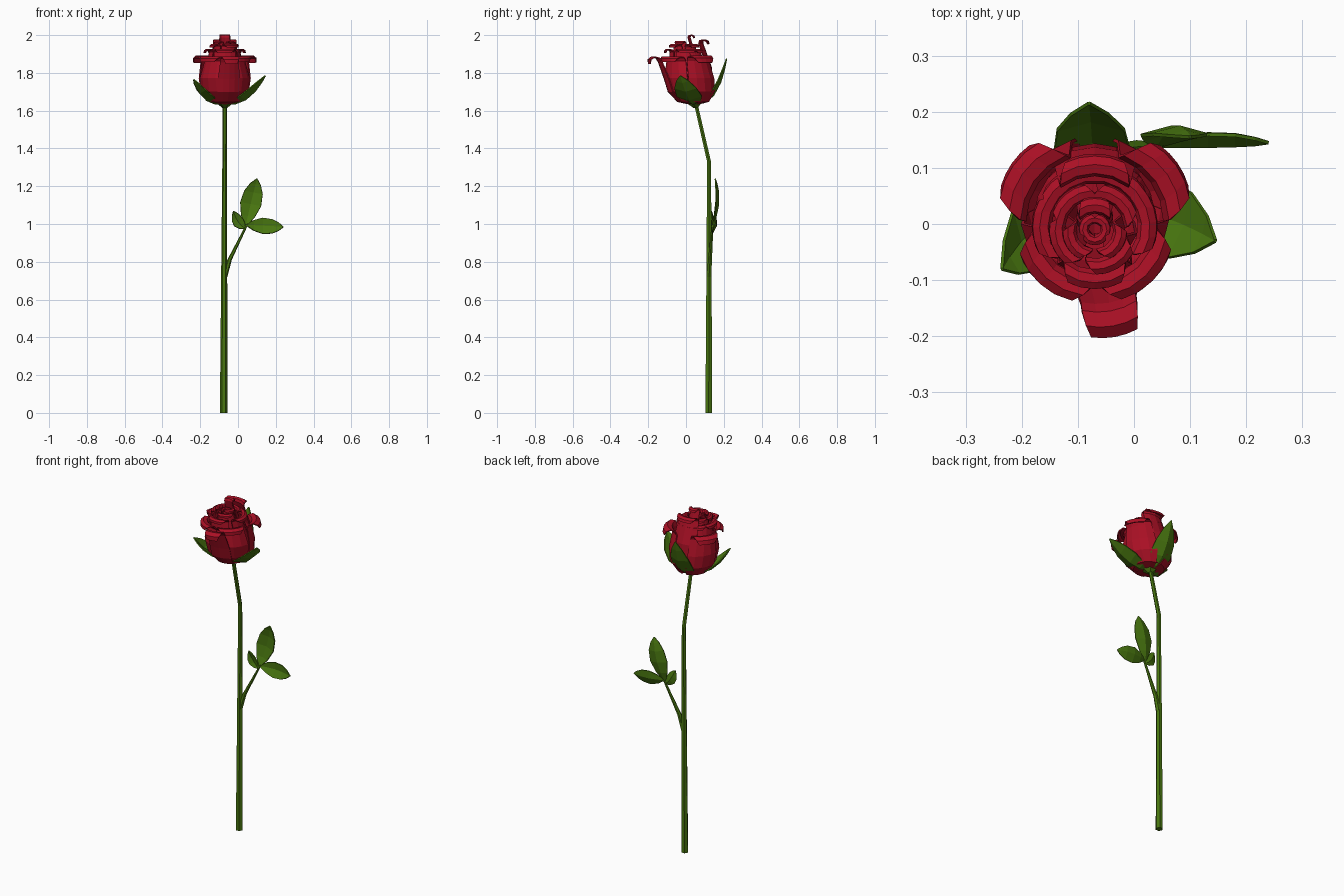
import bpy, math
from mathutils import Vector

if "Cube" in bpy.data.objects:
    bpy.data.objects.remove(bpy.data.objects["Cube"])


def material(name, color):
    m = bpy.data.materials.new(name)
    m.diffuse_color = (*color, 1)
    m.use_nodes = True
    m.node_tree.nodes["Principled BSDF"].inputs["Base Color"].default_value = m.diffuse_color
    return m


RED = material("petal red", (0.40, 0.005, 0.018))
GREEN = material("leaf green", (0.065, 0.18, 0.005))


def make(name, verts, faces, mat, thickness=0):
    me = bpy.data.meshes.new(name)
    me.from_pydata(verts, [], faces)
    me.materials.append(mat)
    ob = bpy.data.objects.new(name, me)
    bpy.context.collection.objects.link(ob)
    if thickness:
        mod = ob.modifiers.new("thickness", 'SOLIDIFY')
        mod.thickness = thickness
        mod.offset = 0
    return ob


def grid_faces(rows, cols):
    return [(r * cols + c, r * cols + c + 1, (r + 1) * cols + c + 1, (r + 1) * cols + c)
            for r in range(rows - 1) for c in range(cols - 1)]


def tube(name, rings, sides=6):
    """Tapered tube through (x, y, z, radius) rings."""
    verts, faces = [], []
    for x, y, z, rad in rings:
        for i in range(sides):
            a = math.tau * i / sides
            verts.append((x + rad * math.cos(a), y + rad * math.sin(a), z))
    for r in range(len(rings) - 1):
        for i in range(sides):
            j = (i + 1) % sides
            faces.append((r * sides + i, r * sides + j, (r + 1) * sides + j, (r + 1) * sides + i))
    faces.append(tuple(reversed(range(sides))))
    faces.append(tuple(range((len(rings) - 1) * sides, len(rings) * sides)))
    return make(name, verts, faces, GREEN)


def leaf(name, base, ctrl, tip, side, width, fold):
    """Pointed leaf along a curve, with a crease down the middle."""
    base, ctrl, tip, fold = map(Vector, (base, ctrl, tip, fold))
    side = Vector(side).normalized()
    shape = ((0, .1), (.2, .65), (.45, 1), (.7, .88), (.88, .5), (1, .03))
    verts = []
    for t, w in shape:
        p = base * (1 - t) ** 2 + ctrl * 2 * t * (1 - t) + tip * t * t
        for u in (-1, 0, 1):
            verts.append(p + side * width * w * u + fold * w * abs(u))
    return make(name, verts, grid_faces(len(shape), 3), GREEN, 0.006)


BASE_Z = 1.635


def petal(name, angle, body, neck, top, curl, width):
    """Cupped petal around the flower axis, ending in a lip rolled outward."""
    zn = top - curl
    h = zn - BASE_Z
    rows = [(body * .15, BASE_Z, .3), (body * .62, BASE_Z + .06 * h, .75),
            (body * .93, BASE_Z + .3 * h, 1), (body, BASE_Z + .6 * h, 1),
            (neck, zn, .85)]
    for deg, w in ((50, .85), (100, .8), (150, .7), (200, .5)):
        a = math.radians(deg)
        rows.append((neck + curl * (1 - math.cos(a)), zn + curl * math.sin(a), w))
    ca, sa = math.cos(math.radians(angle)), math.sin(math.radians(angle))
    verts = []
    for r, z, w in rows:
        bend = min(r, body)
        for u in (-1, -.5, 0, .5, 1):
            b = u * w * width / bend
            lx = r - bend * (1 - math.cos(b))
            ly = bend * math.sin(b)
            # the flower leans forward as it rises
            verts.append((-.07 + lx * ca - ly * sa,
                          .04 - .16 * (z - BASE_Z) + lx * sa + ly * ca, z))
    return make(name, verts, grid_faces(len(rows), 5), RED, 0.006)


# Stem and side branch
tube("stem", [(-.076, .12, 0, .02), (-.073, .122, .75, .016),
              (-.071, .122, 1.33, .012), (-.07, .05, 1.645, .011)])
tube("branch", [(-.07, .122, .72, .014), (-.045, .127, .81, .012), (.047, .14, .995, .006)])
tube("flower_base", [(-.07, .05, 1.615, .013), (-.07, .045, 1.632, .035), (-.07, .04, 1.65, .05)])

# Leaves on the branch
leaf("upper_leaf", (.04, .14, .99), (.07, .20, 1.12), (.1, .155, 1.24), (1, 0, -.2), .056, (0, -.015, 0))
leaf("right_leaf", (.045, .14, .995), (.14, .18, .99), (.24, .145, .985), (0, .25, 1), .044, (0, -.012, 0))
leaf("small_leaf", (.04, .14, .975), (-.005, .155, 1.0), (-.025, .135, 1.068), (.8, 0, .6), .03, (0, -.01, 0))

# Sepals
leaf("right_sepal", (-.06, .045, 1.635), (.06, .02, 1.62), (.145, -.03, 1.785), (.33, .94, 0), .07, (-.01, 0, .02))
leaf("left_sepal", (-.08, .045, 1.635), (-.19, .01, 1.62), (-.235, -.08, 1.765), (-.4, .9, 0), .065, (.01, 0, .02))
leaf("back_sepal", (-.07, .055, 1.635), (-.075, .175, 1.63), (-.08, .215, 1.875), (1, 0, 0), .068, (0, -.018, .01))

# Petals: angle, body radius, neck radius, top height, curl radius, half width
PETALS = {
    "outer_petal": [(-80, .133, .15, 1.885, .029, .06), (145, .135, .125, 1.89, .027, .088),
                    (35, .135, .125, 1.89, .027, .088), (-132, .13, .104, 1.885, .021, .092),
                    (-45, .13, .104, 1.885, .021, .092), (90, .125, .1, 1.975, .017, .078)],
    "middle_petal": [(a, .105, .08, 1.925, .015, .07) for a in (180, 5, 58, 122, -90)],
    "inner_petal": [(a, .078, .056, 1.95, .012, .055) for a in (-60, 50, 130, 200)],
    "heart_petal": [(90, .055, .038, 2.0, .012, .036), (210, .055, .036, 1.965, .01, .04),
                    (330, .055, .036, 1.965, .01, .04)],
    "core_petal": [(a, .03, .014, 1.95, .006, .03) for a in (30, 150, 270)],
}
for name, items in PETALS.items():
    for args in items:
        petal(name, *args)
